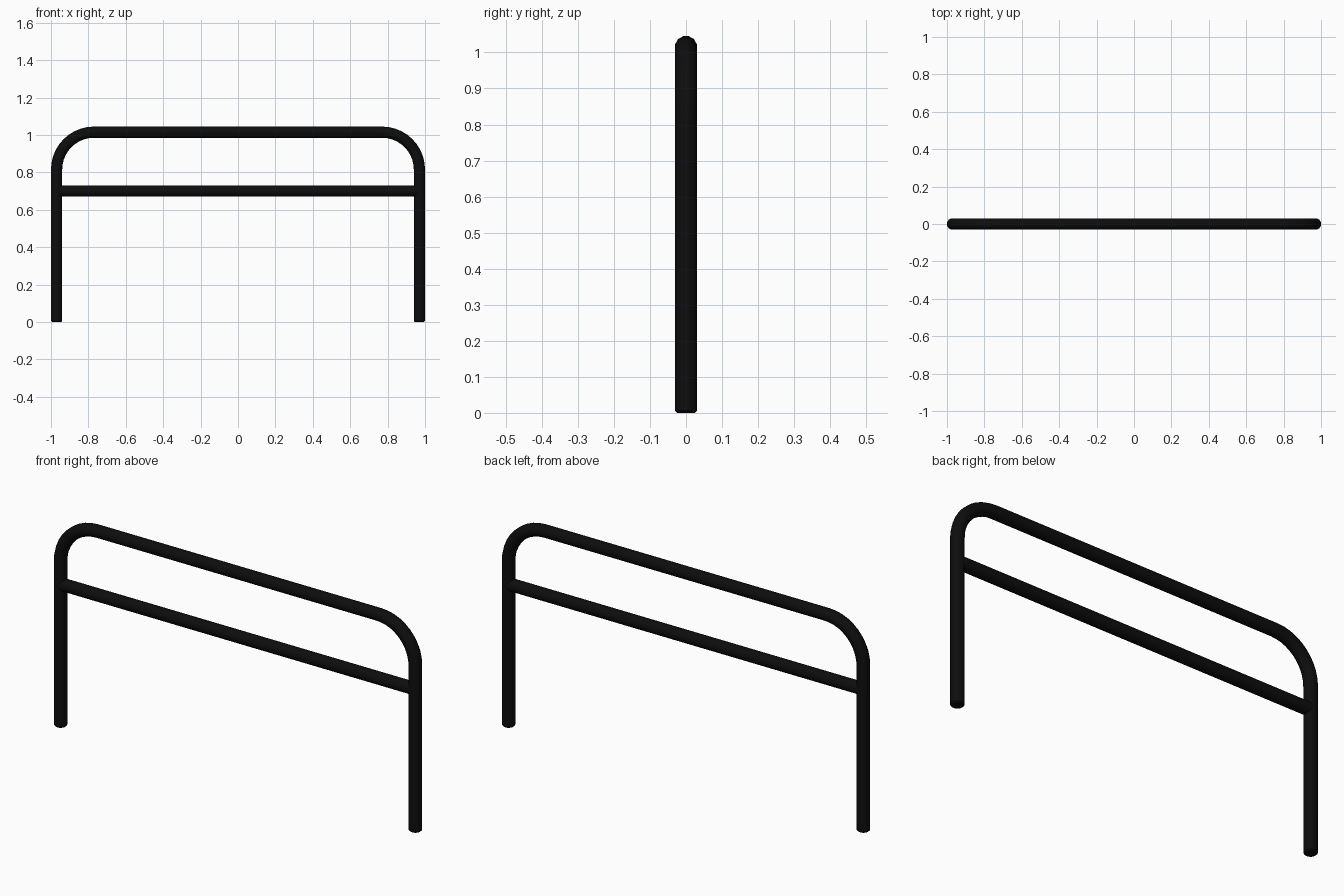
import bpy, bmesh, math
from mathutils import Vector

cube = bpy.data.objects.get("Cube")
if cube:
    bpy.data.objects.remove(cube, do_unlink=True)

R = 0.03        # tube radius
SIDES = 12
LEG_X = 0.97    # leg centre line
TOP_Z = 1.015   # top rail centre line
BEND = 0.2      # bend radius of the centre line
BAR_Z = 0.70

black = bpy.data.materials.new("black_paint")
black.use_nodes = True
color = (0.004, 0.004, 0.004, 1)
black.diffuse_color = color
black.node_tree.nodes["Principled BSDF"].inputs["Base Color"].default_value = color


def tube(name, path, chamfer=0.0):
    """Sweep a round section along a path in the XZ plane, with capped ends."""
    points = [Vector((x, 0, z)) for x, z in path]
    radii = [R] * len(points)
    if chamfer:
        # extra rings that round off both ends
        start = points[0] + (points[1] - points[0]).normalized() * chamfer
        end = points[-1] + (points[-2] - points[-1]).normalized() * chamfer
        points = [points[0], start] + points[1:-1] + [end, points[-1]]
        radii = [R - chamfer] + [R] * (len(points) - 2) + [R - chamfer]
    bm = bmesh.new()
    rings = []
    for i, (p, r) in enumerate(zip(points, radii)):
        before = (p - points[i - 1]).normalized() if i else Vector()
        after = (points[i + 1] - p).normalized() if i < len(points) - 1 else Vector()
        side = (before + after).normalized().cross(Vector((0, 1, 0)))
        ring = []
        for k in range(SIDES):
            a = 2 * math.pi * (k + 0.5) / SIDES
            offset = side * math.cos(a) + Vector((0, 1, 0)) * math.sin(a)
            ring.append(bm.verts.new(p + offset * (r / math.cos(math.pi / SIDES))))
        rings.append(ring)
    for a, b in zip(rings, rings[1:]):
        for k in range(SIDES):
            n = (k + 1) % SIDES
            bm.faces.new((a[k], a[n], b[n], b[k]))
    bm.faces.new(rings[0])
    bm.faces.new(rings[-1])
    bmesh.ops.recalc_face_normals(bm, faces=bm.faces)
    mesh = bpy.data.meshes.new(name)
    bm.to_mesh(mesh)
    bm.free()
    mesh.materials.append(black)
    obj = bpy.data.objects.new(name, mesh)
    bpy.context.collection.objects.link(obj)
    bpy.ops.object.select_all(action="DESELECT")
    obj.select_set(True)
    bpy.context.view_layer.objects.active = obj
    bpy.ops.object.shade_smooth_by_angle(angle=math.radians(35))
    return obj


# Bent hoop: left leg, bend, top rail, and the mirrored half
half = [(LEG_X, 0)]
for i in range(11):
    a = math.radians(9 * i)
    half.append((LEG_X - BEND + BEND * math.cos(a), TOP_Z - BEND + BEND * math.sin(a)))
hoop_path = half + [(-x, z) for x, z in reversed(half)]
tube("hoop_frame", hoop_path, chamfer=0.006)

# Straight bar between the legs
tube("cross_bar", [(-LEG_X, BAR_Z), (LEG_X, BAR_Z)])
